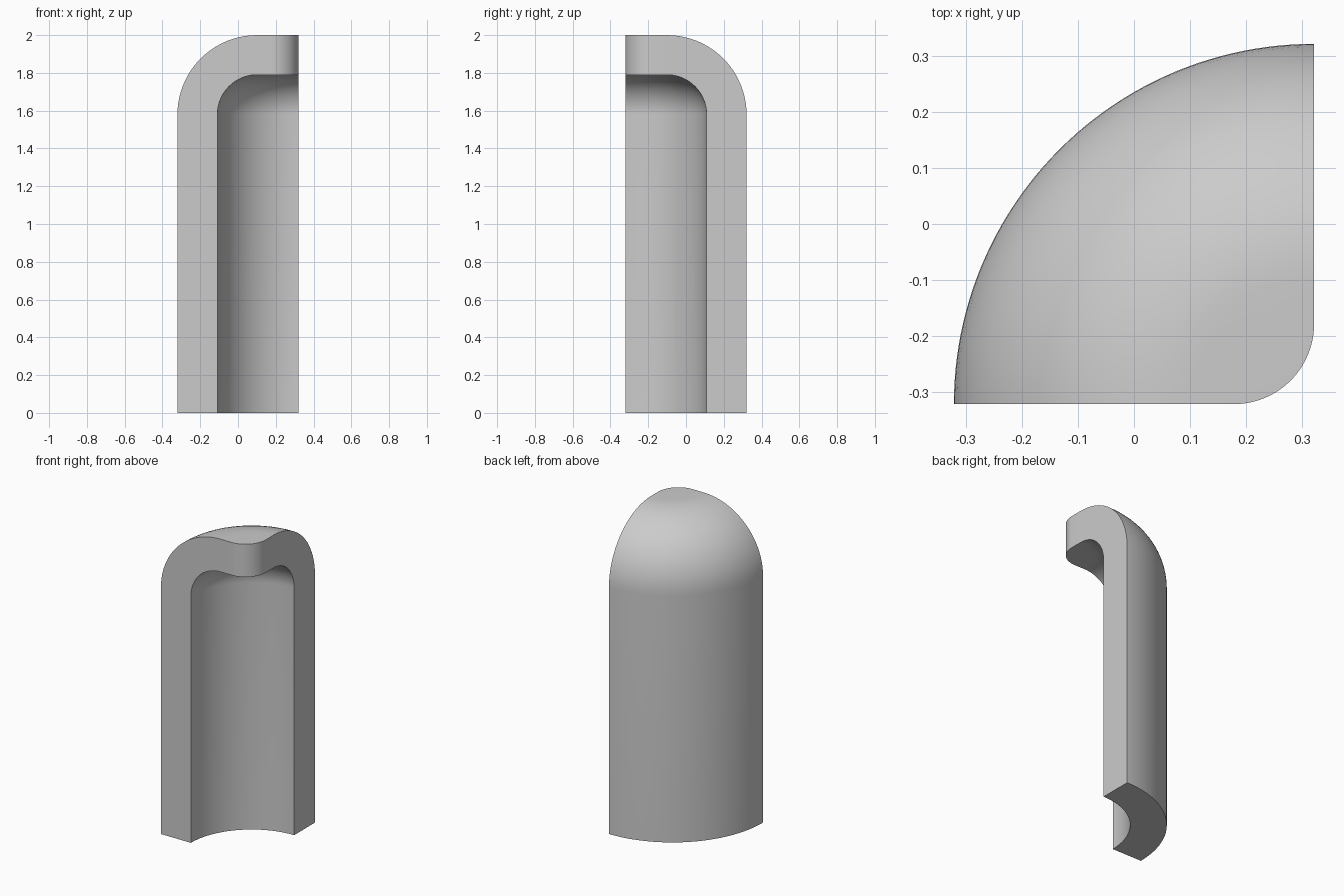
import bpy
import bmesh
from math import cos, sin, pi

cube = bpy.data.objects.get("Cube")
if cube:
    bpy.data.objects.remove(cube, do_unlink=True)

HALF = 0.321              # half the footprint
R_OUT = 2 * HALF          # outer wall radius
R_IN = 0.43               # cavity radius
TOP, CEILING = 2.0, 1.79  # dome top and cavity ceiling
FLAT = 0.22               # radius of the flat crown
CORNER = 0.143            # rounding of the crown's free corner
SWEEP, ARC = 48, 20       # segments around the axis and along the dome


def place(u, v, z):
    """Distances from the revolve axis to model coordinates."""
    return (HALF - u, -HALF + v, z)


def dome(radius, top):
    """Wall foot, then quarter arc up to the flat crown."""
    r = radius - FLAT
    arc = [(FLAT + r * cos(i / ARC * pi / 2), top - r + r * sin(i / ARC * pi / 2))
           for i in range(ARC + 1)]
    return [(radius, 0.0)] + arc


outer = dome(R_OUT, TOP)
inner = dome(R_IN, CEILING)
bm = bmesh.new()


def revolve(profile):
    """Rows of vertices for a quarter turn, joined by quads."""
    rows = []
    for i in range(SWEEP + 1):
        a = i / SWEEP * pi / 2
        rows.append([bm.verts.new(place(r * cos(a), r * sin(a), z)) for r, z in profile])
    bridge_rows(rows)
    return rows


def bridge_rows(rows):
    for a, b in zip(rows, rows[1:]):
        for j in range(len(a) - 1):
            bm.faces.new((a[j], a[j + 1], b[j + 1], b[j]))


# Outer shell, cavity wall and the foot between them
out_rows = revolve(outer)
in_rows = revolve(inner)
bridge_rows([[o[0], n[0]] for o, n in zip(out_rows, in_rows)])

# Rounded free corner of the crown
corner = []
for i in range(ARC + 1):
    a = i / ARC * pi / 2
    u, v = CORNER * (1 - sin(a)), CORNER * (1 - cos(a))
    corner.append([bm.verts.new(place(u, v, z)) for z in (TOP, CEILING)])
bridge_rows(corner)

# Flat crown and flat cavity ceiling
for k, rows in enumerate((out_rows, in_rows)):
    bm.faces.new([row[-1] for row in rows] + [c[k] for c in reversed(corner)])

# The two flat section faces
for end in (0, -1):
    bm.faces.new(out_rows[end] + corner[end] + in_rows[end][::-1])

bmesh.ops.recalc_face_normals(bm, faces=bm.faces)
mesh = bpy.data.meshes.new("domed_quarter_shell")
bm.to_mesh(mesh)
bm.free()

shell = bpy.data.objects.new("domed_quarter_shell", mesh)
bpy.context.collection.objects.link(shell)

# Plain grey material
grey = bpy.data.materials.new("plain_grey")
grey.use_nodes = True
colour = (0.6, 0.6, 0.6, 1.0)
grey.diffuse_color = colour
grey.node_tree.nodes["Principled BSDF"].inputs["Base Color"].default_value = colour
mesh.materials.append(grey)

bpy.ops.object.select_all(action="DESELECT")
shell.select_set(True)
bpy.context.view_layer.objects.active = shell
bpy.ops.object.shade_smooth_by_angle(angle=pi / 6)
